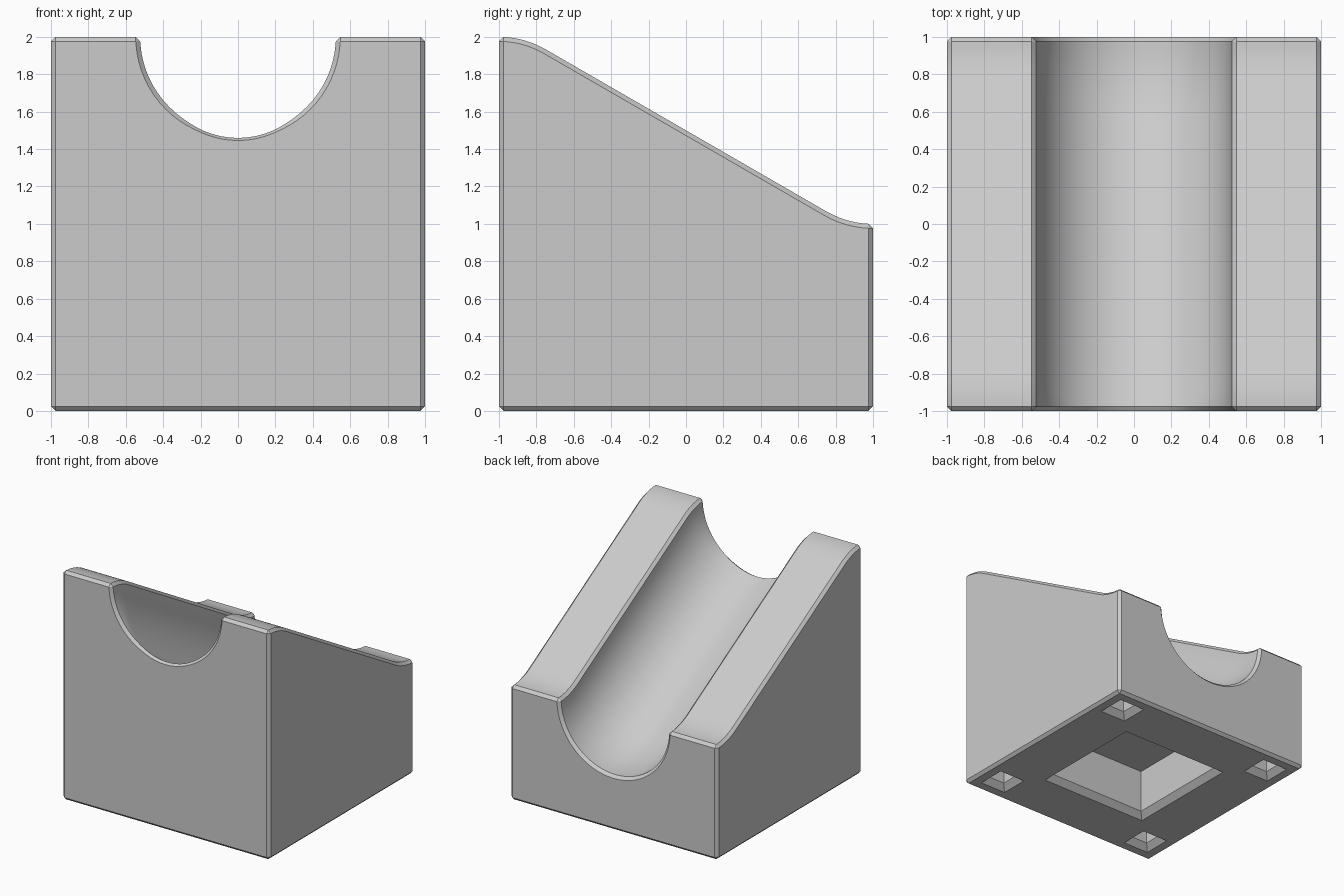
import bpy, bmesh, math

if "Cube" in bpy.data.objects:
    bpy.data.objects.remove(bpy.data.objects["Cube"])

C = 0.024        # edge chamfer
R = 0.523        # channel radius
BEND = 0.5       # radius of the bends at both ends of the ramp
TILT = math.radians(30)
ARC_STEPS = 36
ROWS = 64

grey = bpy.data.materials.new("plain_grey")
grey.use_nodes = True
colour = (0.6, 0.6, 0.6, 1)
grey.diffuse_color = colour
grey.node_tree.nodes["Principled BSDF"].inputs["Base Color"].default_value = colour


def ramp_height(y, depth):
    """Height of the ramp profile, offset inward at right angles by depth."""
    front, back = y + 1, 1 - y
    convex, concave = max(BEND - depth, 0), BEND + depth
    if front < convex * math.sin(TILT):
        return 1.5 + math.sqrt(convex ** 2 - front ** 2)
    if back < concave * math.sin(TILT):
        return 1.5 - math.sqrt(concave ** 2 - back ** 2)
    return 1.5 - math.tan(TILT) * y - depth / math.cos(TILT)


def section(y, end):
    """Closed cross-section; end sections are shrunk by the chamfer."""
    grow = C if end else 0
    side, radius = 1 - grow, R + grow
    top = [(side, C), (1 - C, grow), (R + C, grow), (radius, C)]
    arc = []
    for i in range(1, ARC_STEPS):
        a = math.pi * i / ARC_STEPS
        arc.append((radius * math.cos(a), radius * math.sin(a)))
    mirrored = [(-x, d) for x, d in reversed(top)]
    ring = [(x, y, ramp_height(y, d)) for x, d in top + arc + mirrored]
    ring += [(x, y, z) for x, z in
             [(-side, C), (C - 1, grow), (1 - C, grow), (side, C)]]
    return ring


def make_object(name, bm):
    bmesh.ops.recalc_face_normals(bm, faces=bm.faces)
    mesh = bpy.data.meshes.new(name)
    bm.to_mesh(mesh)
    bm.free()
    mesh.materials.append(grey)
    obj = bpy.data.objects.new(name, mesh)
    bpy.context.collection.objects.link(obj)
    return obj


def loft(bm, rings):
    """Skin a list of closed rings and cap both ends."""
    loops = [[bm.verts.new(p) for p in ring] for ring in rings]
    n = len(loops[0])
    for a, b in zip(loops, loops[1:]):
        for i in range(n):
            j = (i + 1) % n
            bm.faces.new((a[i], a[j], b[j], b[i]))
    bm.faces.new(loops[0])
    bm.faces.new(loops[-1])


# Sloped block with the round channel swept down its ramp
bm = bmesh.new()
inner = 1 - C
rings = [section(-1, True)]
rings += [section(-inner + 2 * inner * i / ROWS, False) for i in range(ROWS + 1)]
rings.append(section(1, True))
loft(bm, rings)
bmesh.ops.remove_doubles(bm, verts=bm.verts, dist=1e-5)
block = make_object("sloped_channel_block", bm)


# Pockets in the underside, each with a chamfered mouth
def square(cx, cy, half, z):
    return [(cx + sx * half, cy + sy * half, z)
            for sx, sy in ((1, 1), (-1, 1), (-1, -1), (1, -1))]


def pocket(bm, cx, cy, half, depth, mouth=0.05):
    loft(bm, [square(cx, cy, half + 2 * mouth, -mouth),
              square(cx, cy, half, mouth),
              square(cx, cy, half, depth)])


bm = bmesh.new()
pocket(bm, 0, 0, 0.475, 0.43)
for sx in (-1, 1):
    for sy in (-1, 1):
        pocket(bm, sx * 0.775, sy * 0.775, 0.075, 0.25)
cutter = make_object("pocket_cutter", bm)
cutter.hide_render = True

cut = block.modifiers.new("pockets", "BOOLEAN")
cut.operation = "DIFFERENCE"
cut.solver = "EXACT"
cut.object = cutter

bpy.ops.object.select_all(action="DESELECT")
block.select_set(True)
bpy.context.view_layer.objects.active = block
bpy.ops.object.modifier_apply(modifier=cut.name)
bpy.data.objects.remove(cutter)

# Smooth channel and bends, crisp chamfers
bpy.ops.object.shade_smooth_by_angle(angle=math.radians(12))
